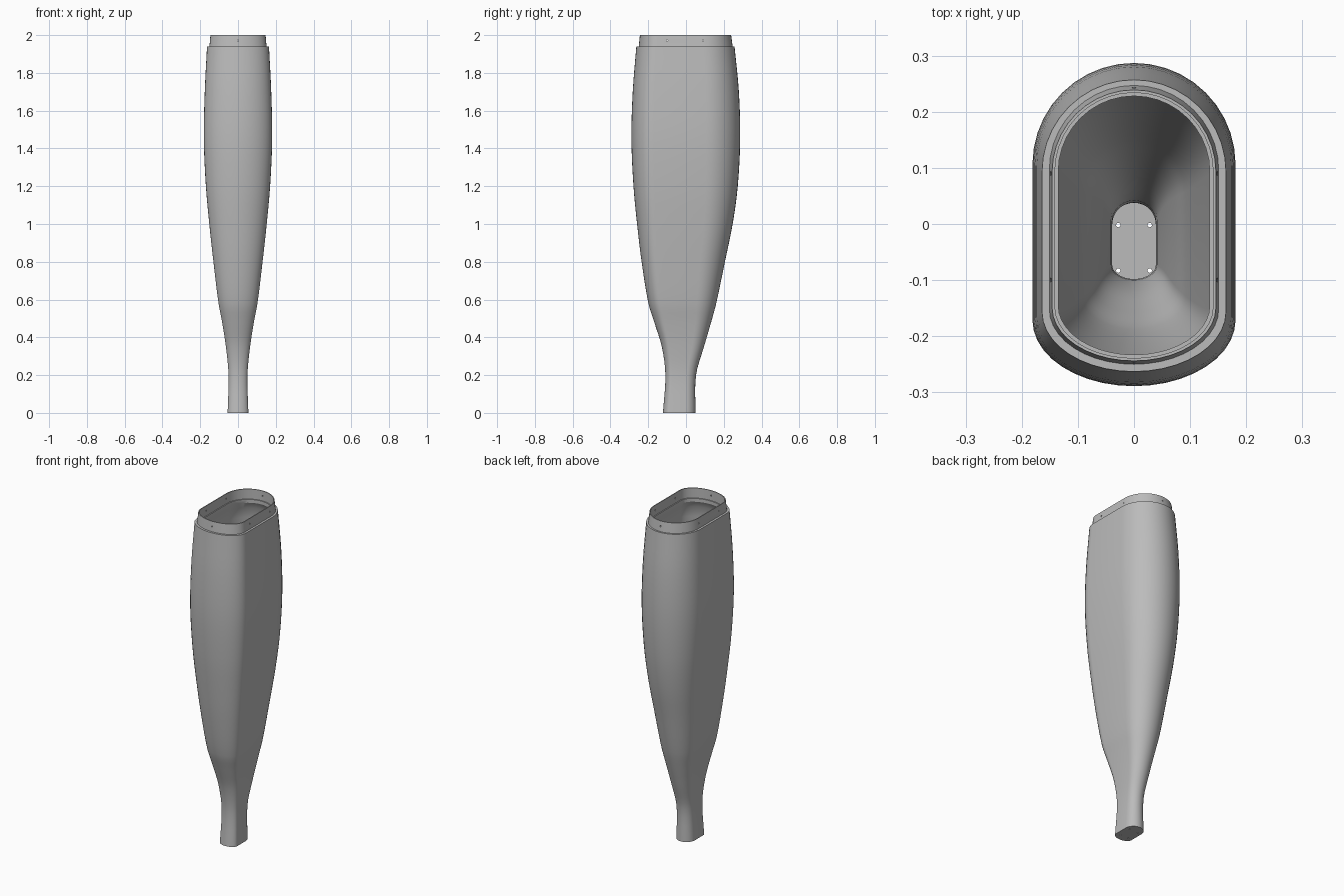
import bpy
import bmesh
from math import sin, cos, pi, radians
from mathutils import Matrix, Vector

cube = bpy.data.objects.get("Cube")
if cube:
    bpy.data.objects.remove(cube, do_unlink=True)

ARC = 20          # segments in each end cap
WALL = 0.011
LEDGE_Z = 1.94
TOP_Z = 2.0

# Body stations: height, half width, front edge, back edge
STATIONS = [
    (0.0, 0.055, -0.122, 0.05),
    (0.2, 0.05, -0.109, 0.053),
    (0.35, 0.064, -0.128, 0.095),
    (0.48, 0.084, -0.168, 0.133),
    (0.58, 0.103, -0.199, 0.16),
    (0.8, 0.13, -0.235, 0.206),
    (1.0, 0.152, -0.259, 0.247),
    (1.2, 0.17, -0.278, 0.274),
    (1.45, 0.181, -0.289, 0.287),
    (1.7, 0.176, -0.282, 0.28),
    (LEDGE_Z, 0.164, -0.263, 0.257),
]


def slope(i):
    a, b = STATIONS[max(i - 1, 0)], STATIONS[min(i + 1, len(STATIONS) - 1)]
    return [(q - p) / (b[0] - a[0]) for p, q in zip(a[1:], b[1:])]


def smooth_stations(steps):
    """Fair curve through the stations."""
    result = []
    for i in range(len(STATIONS) - 1):
        a, b = STATIONS[i], STATIONS[i + 1]
        h = b[0] - a[0]
        sa, sb = slope(i), slope(i + 1)
        for k in range(steps):
            t = k / steps
            u = 3 * t**2 - 2 * t**3
            m, n = t * (1 - t)**2 * h, t**2 * (t - 1) * h
            row = [p + (q - p) * u + m * c + n * d
                   for p, q, c, d in zip(a[1:], b[1:], sa, sb)]
            result.append((a[0] + t * h, *row))
    result.append(STATIONS[-1])
    return result


def inset(station, amount, z=None):
    height, half, front, back = station
    return (height if z is None else z, half - amount, front + amount, back - amount)


def section(bm, station):
    """Oblong ring: round back cap, flatter front cap, straight sides."""
    z, half, front, back = station
    front_depth = half * 0.65
    ring = []
    for i in range(ARC + 1):
        a = pi * i / ARC
        ring.append(bm.verts.new((half * cos(a), back - half + half * sin(a), z)))
    for i in range(ARC + 1):
        a = pi + pi * i / ARC
        ring.append(bm.verts.new((half * cos(a), front + front_depth + front_depth * sin(a), z)))
    return ring


def loft(name, stations, material):
    """Skin the rings in order and cap both ends."""
    bm = bmesh.new()
    rings = [section(bm, s) for s in stations]
    count = len(rings[0])
    for low, high in zip(rings, rings[1:]):
        for i in range(count):
            j = (i + 1) % count
            bm.faces.new((low[i], low[j], high[j], high[i]))
    bm.faces.new(rings[0][::-1])
    bm.faces.new(rings[-1])
    bmesh.ops.recalc_face_normals(bm, faces=bm.faces)
    return to_object(name, bm, material)


def to_object(name, bm, material):
    mesh = bpy.data.meshes.new(name)
    bm.to_mesh(mesh)
    bm.free()
    mesh.materials.append(material)
    obj = bpy.data.objects.new(name, mesh)
    bpy.context.collection.objects.link(obj)
    return obj


def drill(bm, centre, axis):
    turn = Vector((0, 0, 1)).rotation_difference(Vector(axis)).to_matrix().to_4x4()
    bmesh.ops.create_cone(bm, cap_ends=True, segments=12, radius1=0.004, radius2=0.004,
                          depth=0.05, matrix=Matrix.Translation(centre) @ turn)


grey = bpy.data.materials.new("plain_grey")
grey.use_nodes = True
colour = (0.5, 0.5, 0.5, 1)
grey.diffuse_color = colour
grey.node_tree.nodes["Principled BSDF"].inputs["Base Color"].default_value = colour

# Hollow shell: outside, shoulder, collar, inner lip, inside, floor
outside = smooth_stations(4)
collar_foot = (LEDGE_Z, 0.151, -0.25, 0.247)
rim = (TOP_Z, 0.146, -0.244, 0.239)
inner_wall = inset(rim, 0.005)
lip = inset(rim, 0.011, LEDGE_Z)
inside = [inset(s, WALL) for s in reversed(outside) if 0.03 < s[0] < 1.9]
stations = outside + [
    collar_foot, rim, inner_wall,
    inset(inner_wall, 0, LEDGE_Z), lip, inset(lip, 0, 1.92),
] + inside + [inset(outside[0], WALL, 0.012)]
shell = loft("hollow_shell", stations, grey)

# Fixing holes in the collar and the floor
bm = bmesh.new()
hole_z = 1.97
for side in (-1, 1):
    for y in (-0.1, 0.09):
        drill(bm, (side * 0.147, y, hole_z), (1, 0, 0))
    for y in (-0.083, -0.002):
        drill(bm, (side * 0.028, y, 0), (0, 0, 1))
    drill(bm, (0, side * 0.244, hole_z), (0, 1, 0))
cutter = to_object("hole_cutter", bm, grey)
cutter.hide_render = True

cut = shell.modifiers.new("holes", "BOOLEAN")
cut.operation = "DIFFERENCE"
cut.solver = "EXACT"
cut.object = cutter
bpy.ops.object.select_all(action="DESELECT")
shell.select_set(True)
bpy.context.view_layer.objects.active = shell
bpy.ops.object.modifier_apply(modifier=cut.name)
bpy.data.objects.remove(cutter, do_unlink=True)
bpy.ops.object.shade_smooth_by_angle(angle=radians(30))
